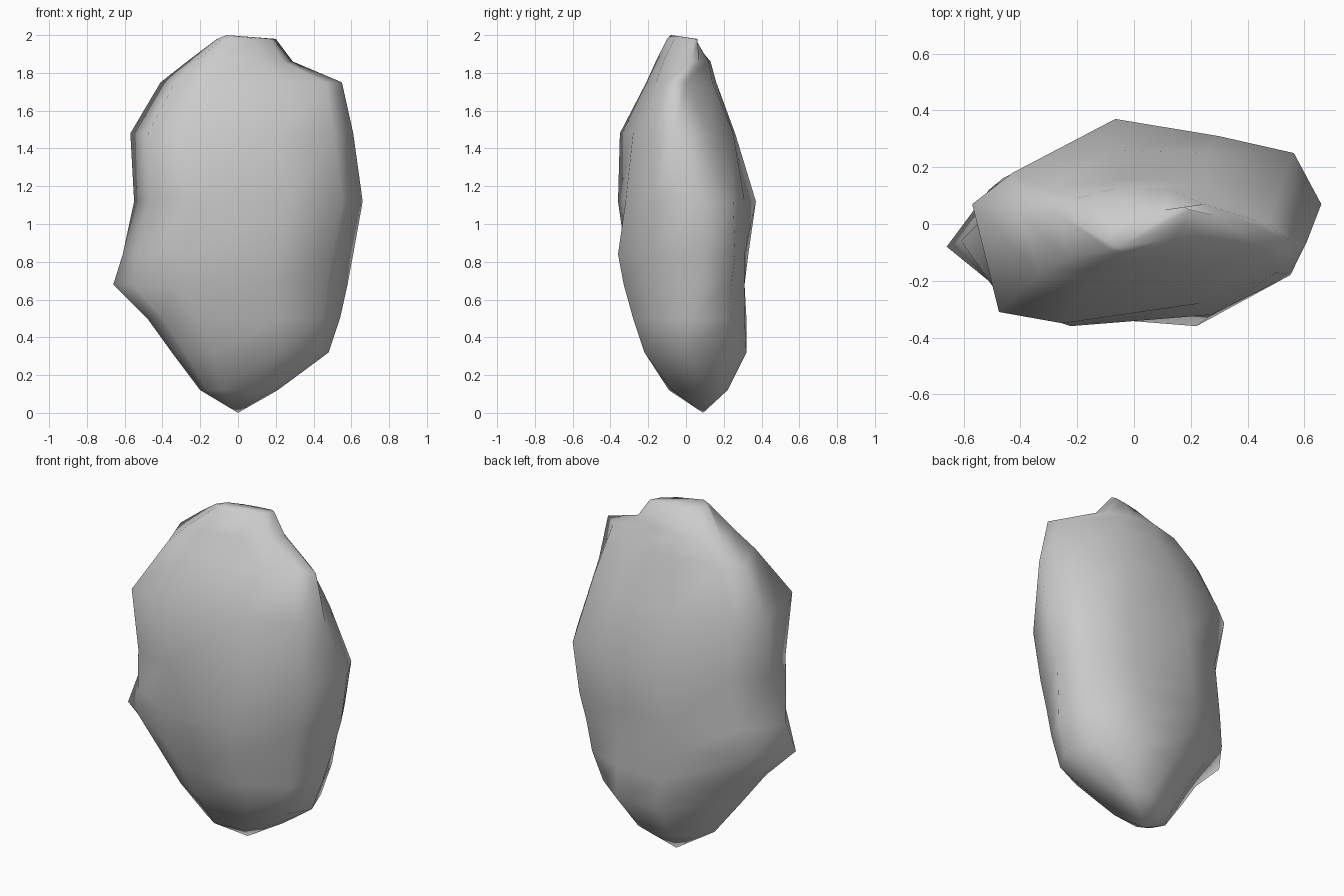
import bpy, bmesh

# Each ring: z, left (x, y), right (x, y), four front depths, four back depths
RINGS = [
    (0.12, -0.20, 0.02, 0.21, 0.12, -0.04, -0.09, -0.07, 0.03, 0.10, 0.19, 0.22, 0.19),
    (0.32, -0.35, -0.02, 0.48, 0.00, -0.13, -0.21, -0.22, -0.13, 0.14, 0.31, 0.32, 0.18),
    (0.50, -0.48, -0.06, 0.54, 0.02, -0.16, -0.26, -0.28, -0.15, 0.16, 0.32, 0.31, 0.22),
    (0.68, -0.66, -0.08, 0.58, 0.06, -0.15, -0.28, -0.33, -0.17, 0.12, 0.31, 0.31, 0.24),
    (0.84, -0.61, -0.06, 0.61, 0.09, -0.20, -0.32, -0.36, -0.18, 0.16, 0.33, 0.31, 0.26),
    (1.12, -0.55, 0.00, 0.66, 0.07, -0.28, -0.36, -0.32, -0.18, 0.19, 0.37, 0.31, 0.25),
    (1.48, -0.57, 0.07, 0.61, -0.06, -0.31, -0.35, -0.28, -0.17, 0.18, 0.26, 0.25, 0.12),
    (1.75, -0.41, 0.05, 0.55, -0.06, -0.17, -0.21, -0.16, -0.10, 0.12, 0.16, 0.14, 0.00),
    (1.86, -0.27, 0.04, 0.29, 0.03, -0.12, -0.16, -0.12, -0.05, 0.09, 0.13, 0.12, 0.07),
    (1.98, -0.11, -0.05, 0.20, 0.05, -0.09, -0.10, -0.06, 0.00, 0.00, 0.03, 0.05, 0.06),
]
FRONT = (0.08, 0.27, 0.68, 0.91)   # positions across the width, left to right
BACK = (0.12, 0.40, 0.70, 0.92)


def ring_points(row):
    z, xl, yl, xr, yr = row[:5]
    at = lambda t: xl + (xr - xl) * t
    front = [(at(t), y, z) for t, y in zip(FRONT, row[5:9])]
    back = [(at(t), y, z) for t, y in zip(BACK, row[9:13])]
    return [(xl, yl, z)] + front + [(xr, yr, z)] + back[::-1]


# Rock: rings lofted from the bottom tip to the small crown
bm = bmesh.new()
tip = bm.verts.new((0.0, 0.09, 0.0))
rings = [[bm.verts.new(p) for p in ring_points(r)] for r in RINGS]
n = len(rings[0])
for i in range(n):
    bm.faces.new((tip, rings[0][(i + 1) % n], rings[0][i]))
for a, b in zip(rings, rings[1:]):
    for i in range(n):
        j = (i + 1) % n
        bm.faces.new((a[i], a[j], b[j], b[i]))
crown = bm.verts.new((-0.06, -0.08, 2.0))
for i in range(n):
    bm.faces.new((rings[-1][i], rings[-1][(i + 1) % n], crown))
bmesh.ops.recalc_face_normals(bm, faces=bm.faces)
for f in bm.faces:
    f.smooth = True

mesh = bpy.data.meshes.new("rock")
bm.to_mesh(mesh)
bm.free()
bpy.context.collection.objects.link(bpy.data.objects.new("rock", mesh))
